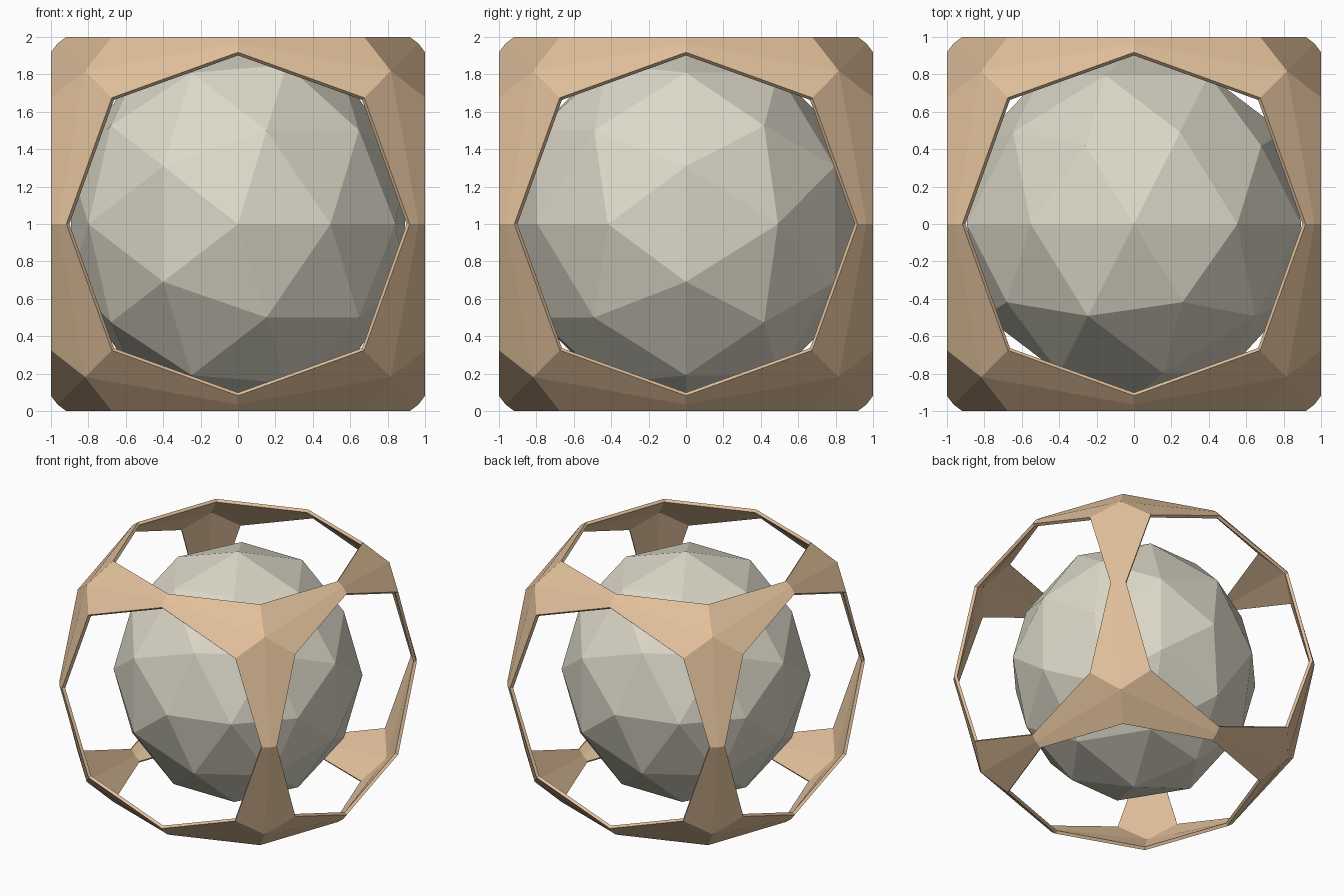
import bpy, bmesh, math
from itertools import permutations, product
from mathutils import Vector, Matrix

if "Cube" in bpy.data.objects:
    bpy.data.objects.remove(bpy.data.objects["Cube"])


def material(name, color):
    m = bpy.data.materials.new(name)
    m.diffuse_color = (*color, 1)
    m.use_nodes = True
    m.node_tree.nodes["Principled BSDF"].inputs["Base Color"].default_value = m.diffuse_color
    return m


def add_object(name, bm, mat):
    me = bpy.data.meshes.new(name)
    bm.to_mesh(me)
    bm.free()
    me.materials.append(mat)
    ob = bpy.data.objects.new(name, me)
    ob.location.z = 1
    bpy.context.collection.objects.link(ob)
    return ob


# Inner faceted core: icosphere with its pole turned to the front, slightly narrowed
bm = bmesh.new()
bmesh.ops.create_icosphere(bm, subdivisions=2, radius=1.0)
bmesh.ops.rotate(bm, verts=bm.verts, matrix=Matrix.Rotation(math.radians(90), 3, 'X'))
bmesh.ops.scale(bm, verts=bm.verts, vec=(0.94, 0.935, 1.0))
add_object("core", bm, material("stone", (0.72, 0.69, 0.58)))

# Outer cage: each corner sends three ridged, tapering arms to the edge midpoints
CORNER, INSET, RIDGE, PINCH = 0.818, 0.675, 0.965, 0.918
bm = bmesh.new()
for signs in product((-1, 1), repeat=3):
    for i, j, k in permutations(range(3)):
        def point(on_i, on_j, on_k):
            p = Vector()
            p[i], p[j], p[k] = on_i * signs[i], on_j * signs[j], on_k * signs[k]
            return p
        quad = [point(CORNER, CORNER, CORNER), point(1, INSET, INSET),
                point(1, PINCH, 0), point(RIDGE, RIDGE, 0)]
        face = bm.faces.new([bm.verts.new(p) for p in quad])
        face.normal_update()
        if face.normal.dot(quad[0]) < 0:
            face.normal_flip()
bmesh.ops.remove_doubles(bm, verts=bm.verts, dist=0.001)
cage = add_object("cage", bm, material("tan_wood", (0.76, 0.53, 0.33)))

# Cage wall thickness, growing inwards
solid = cage.modifiers.new("thickness", 'SOLIDIFY')
solid.thickness = 0.025
solid.offset = -1
